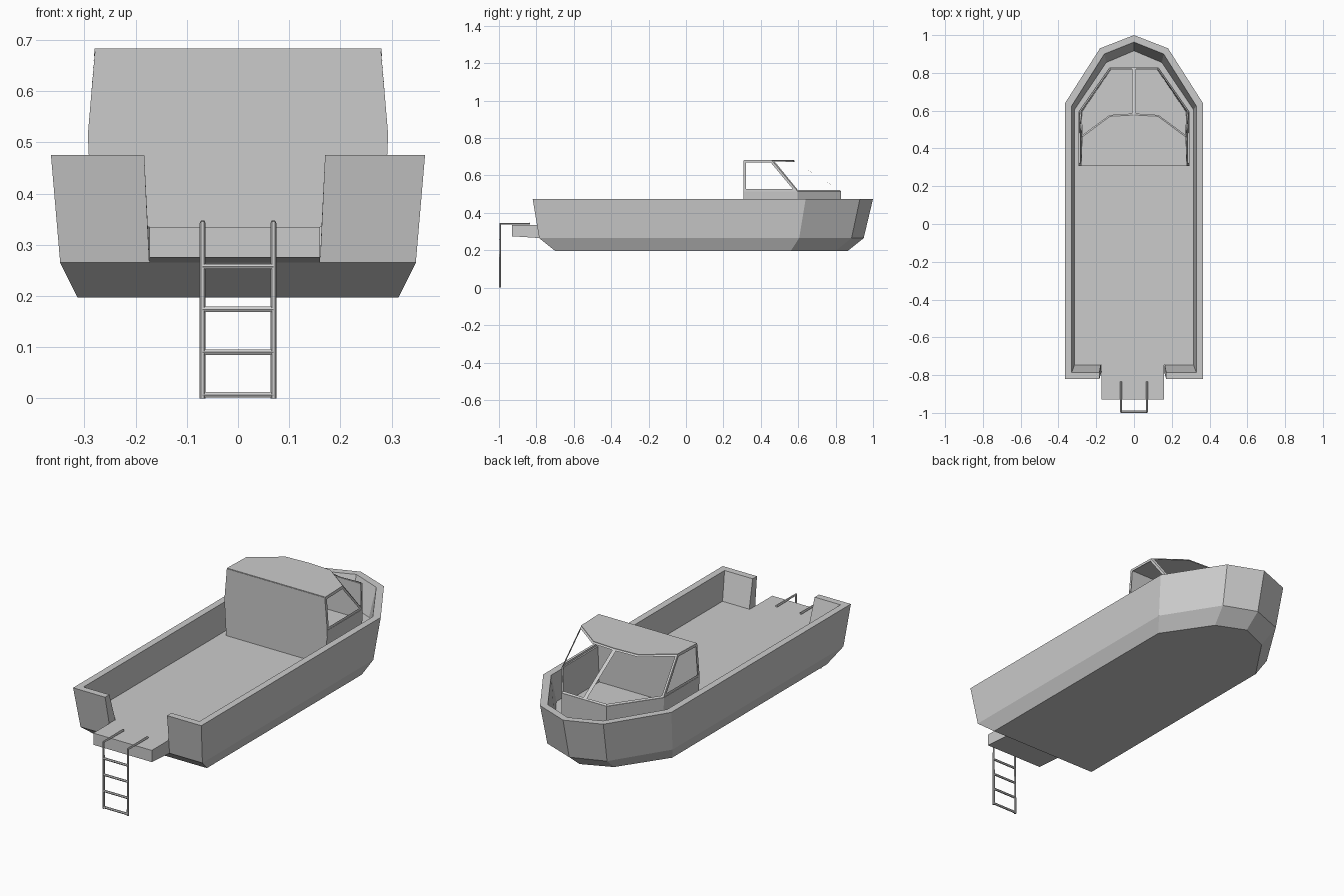
import bpy, bmesh

if "Cube" in bpy.data.objects:
    bpy.data.objects.remove(bpy.data.objects["Cube"])


def finish(bm, name):
    bmesh.ops.remove_doubles(bm, verts=bm.verts, dist=1e-5)
    bmesh.ops.recalc_face_normals(bm, faces=bm.faces)
    me = bpy.data.meshes.new(name)
    bm.to_mesh(me)
    bm.free()
    ob = bpy.data.objects.new(name, me)
    bpy.context.collection.objects.link(ob)
    return ob


def mirror(half):
    # half outline from +x stern towards the bow, then back down the -x side
    return half + [(-p[0],) + tuple(p[1:]) for p in reversed(half) if p[0] > 0]


def solidify(ob, thickness, offset=0):
    m = ob.modifiers.new("thickness", 'SOLIDIFY')
    m.thickness = thickness
    m.offset = offset


# Hull: rings from bottom to rim and down to the deck
# (z, stern corner, shoulder, bow quarter, bow tip y, gap left x, gap right x)
levels = [
    (0.197, (0.313, -0.70), (0.313, 0.56), (0.15, 0.80), 0.865, -0.173, 0.16),
    (0.265, (0.347, -0.785), (0.347, 0.605), (0.17, 0.885), 0.95, -0.173, 0.16),
    (0.475, (0.365, -0.82), (0.365, 0.64), (0.18, 0.93), 1.0, -0.183, 0.17),
    (0.475, (0.33, -0.785), (0.33, 0.625), (0.157, 0.90), 0.963, -0.183, 0.17),
    (0.335, (0.315, -0.747), (0.315, 0.605), (0.147, 0.855), 0.917, -0.176, 0.163),
]
bm = bmesh.new()
rings = []
for z, stern, shoulder, quarter, tip, gl, gr in levels:
    pts = mirror([stern, shoulder, quarter, (0, tip)]) + [(gl, stern[1]), (gr, stern[1])]
    rings.append([bm.verts.new((x, y, z)) for x, y in pts])
n = len(rings[0])
for k, (a, b) in enumerate(zip(rings, rings[1:])):
    for i in range(n):
        if i == n - 2 and k > 0:      # stern opening
            continue
        j = (i + 1) % n
        bm.faces.new((a[i], a[j], b[j], b[i]))
bm.faces.new(rings[0])
bm.faces.new(rings[-1])
for i in (n - 2, n - 1):              # cheeks of the stern opening
    bm.faces.new([r[i] for r in rings[1:]])
finish(bm, "hull")

# Swim platform at the stern opening
bm = bmesh.new()
prof = [(-0.93, 0.335), (-0.747, 0.335), (-0.747, 0.263), (-0.93, 0.275)]
f = bm.faces.new([bm.verts.new((-0.173, y, z)) for y, z in prof])
ext = bmesh.ops.extrude_face_region(bm, geom=[f])["geom"]
bmesh.ops.translate(bm, vec=(0.333, 0, 0),
                    verts=[v for v in ext if isinstance(v, bmesh.types.BMVert)])
bm.faces.new([v for v in f.verts]) if not f.is_valid else None
finish(bm, "swim_platform")

# Cabin lower wall, from the deck to the window sill
bm = bmesh.new()
lo = mirror([(0.28, 0.31), (0.28, 0.595), (0.125, 0.822)])
hi = mirror([(0.288, 0.31), (0.288, 0.595), (0.127, 0.825)])
a = [bm.verts.new((x, y, 0.335)) for x, y in lo]
b = [bm.verts.new((x, y, 0.515)) for x, y in hi]
for i in range(len(a) - 1):
    bm.faces.new((a[i], a[i + 1], b[i + 1], b[i]))
solidify(finish(bm, "cabin_wall"), 0.01)

# Rear bulkhead
bm = bmesh.new()
side = [(0.283, 0.31, 0.335), (0.293, 0.31, 0.515), (0.279, 0.31, 0.68)]
bm.faces.new([bm.verts.new(p) for p in mirror(side)])
solidify(finish(bm, "cabin_bulkhead"), 0.005)

# Roof sheet
bm = bmesh.new()
roof = mirror([(0.28, 0.31), (0.275, 0.46), (0.127, 0.57), (0, 0.577)])
bm.faces.new([bm.verts.new((x, y, 0.68)) for x, y in roof])
solidify(finish(bm, "cabin_roof"), 0.005)


# Window frames: bent panes inset and opened
def window_frame(name, bottom, top, width, sx):
    bm = bmesh.new()
    lo = [bm.verts.new((sx * x, y, 0.515)) for x, y in bottom]
    hi = [bm.verts.new((sx * x, y, 0.68)) for x, y in top]
    panes = [bm.faces.new((lo[i], lo[i + 1], hi[i + 1], hi[i]))
             for i in range(len(lo) - 1)]
    bmesh.ops.recalc_face_normals(bm, faces=bm.faces)
    bmesh.ops.inset_region(bm, faces=panes, thickness=width,
                           use_boundary=True, use_even_offset=True)
    bmesh.ops.delete(bm, geom=panes, context='FACES')
    finish(bm, name)


for sx, tag in ((1, "right"), (-1, "left")):
    window_frame("windshield_frame_" + tag,
                 [(0, 0.828), (0.127, 0.828), (0.29, 0.597)],
                 [(0, 0.577), (0.127, 0.57), (0.275, 0.46)], 0.01, sx)
    window_frame("side_window_frame_" + tag,
                 [(0.29, 0.597), (0.292, 0.31)],
                 [(0.275, 0.46), (0.28, 0.31)], 0.012, sx)


# Boarding ladder
def tube(name, pts):
    cu = bpy.data.curves.new(name, 'CURVE')
    cu.dimensions = '3D'
    cu.bevel_depth = 0.006
    cu.bevel_resolution = 1
    cu.use_fill_caps = True
    sp = cu.splines.new('POLY')
    sp.points.add(len(pts) - 1)
    for p, co in zip(sp.points, pts):
        p.co = (*co, 1)
    sp.use_smooth = False
    bpy.context.collection.objects.link(bpy.data.objects.new(name, cu))


for x, tag in ((0.069, "right"), (-0.069, "left")):
    tube("ladder_rail_" + tag,
         [(x, -0.835, 0.342), (x, -0.994, 0.342), (x, -0.994, 0.0)])
for i in range(4):
    z = 0.007 + i * 0.0835
    tube("ladder_rung_%d" % (i + 1), [(-0.069, -0.994, z), (0.069, -0.994, z)])
